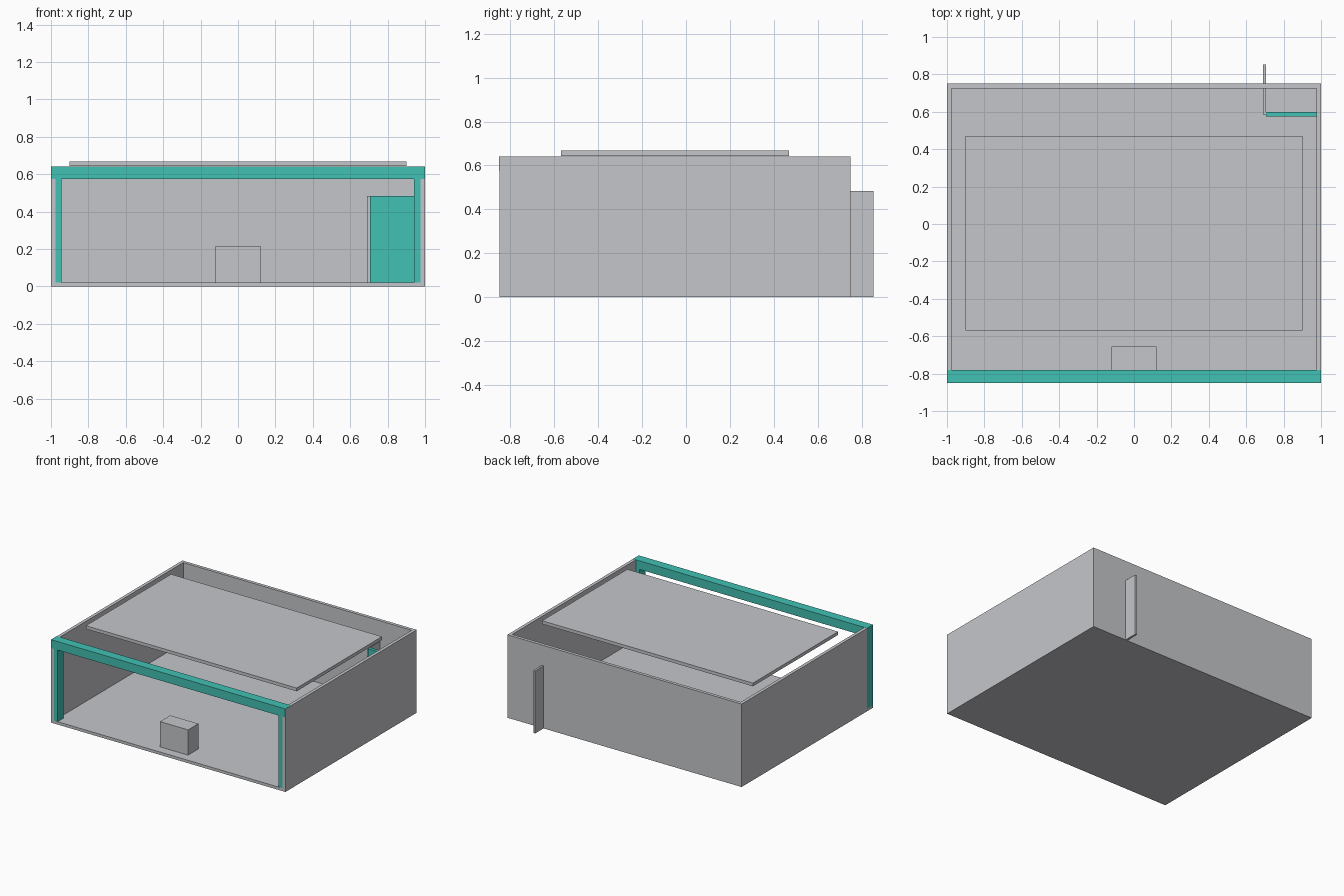
import bpy

if "Cube" in bpy.data.objects:
    bpy.data.objects.remove(bpy.data.objects["Cube"])


def material(name, rgb):
    m = bpy.data.materials.new(name)
    m.diffuse_color = (*rgb, 1)
    m.use_nodes = True
    m.node_tree.nodes["Principled BSDF"].inputs["Base Color"].default_value = m.diffuse_color
    return m


grey = material("light_grey", (0.558, 0.565, 0.591))
teal = material("teal", (0.054, 0.533, 0.456))


def box(name, mat, x, y, z):
    """Box spanning the given (min, max) ranges."""
    bpy.ops.mesh.primitive_cube_add(
        size=1, location=[(a + b) / 2 for a, b in (x, y, z)])
    o = bpy.context.object
    o.name = name
    o.scale = [b - a for a, b in (x, y, z)]
    bpy.ops.object.transform_apply(location=False, rotation=False, scale=True)
    o.data.materials.append(mat)
    return o


# Room shell, open at the front
box("floor", grey, (-1, 1), (-0.85, 0.75), (0, 0.022))
box("left_wall", grey, (-1, -0.975), (-0.85, 0.75), (0, 0.64))
box("right_wall", grey, (0.975, 1), (-0.85, 0.75), (0, 0.64))
box("back_wall", grey, (-0.975, 0.975), (0.725, 0.75), (0, 0.64))

# Front frame: lintel and two posts
box("front_lintel", teal, (-1.001, 0.999), (-0.851, -0.78), (0.575, 0.641))
box("left_post", teal, (-1.001, -0.945), (-0.849, -0.78), (0.02, 0.58))
box("right_post", teal, (0.942, 0.98), (-0.849, -0.78), (0.02, 0.58))

# Floating ceiling panel
box("ceiling_panel", grey, (-0.9, 0.9), (-0.57, 0.47), (0.643, 0.668))

# Small counter by the opening
box("counter", grey, (-0.12, 0.12), (-0.78, -0.655), (0.01, 0.217))

# Back corner door and the partition running through the back wall
box("corner_door", teal, (0.705, 0.976), (0.575, 0.6), (0.01, 0.483))
box("partition", grey, (0.69, 0.706), (0.585, 0.853), (0.001, 0.483))
